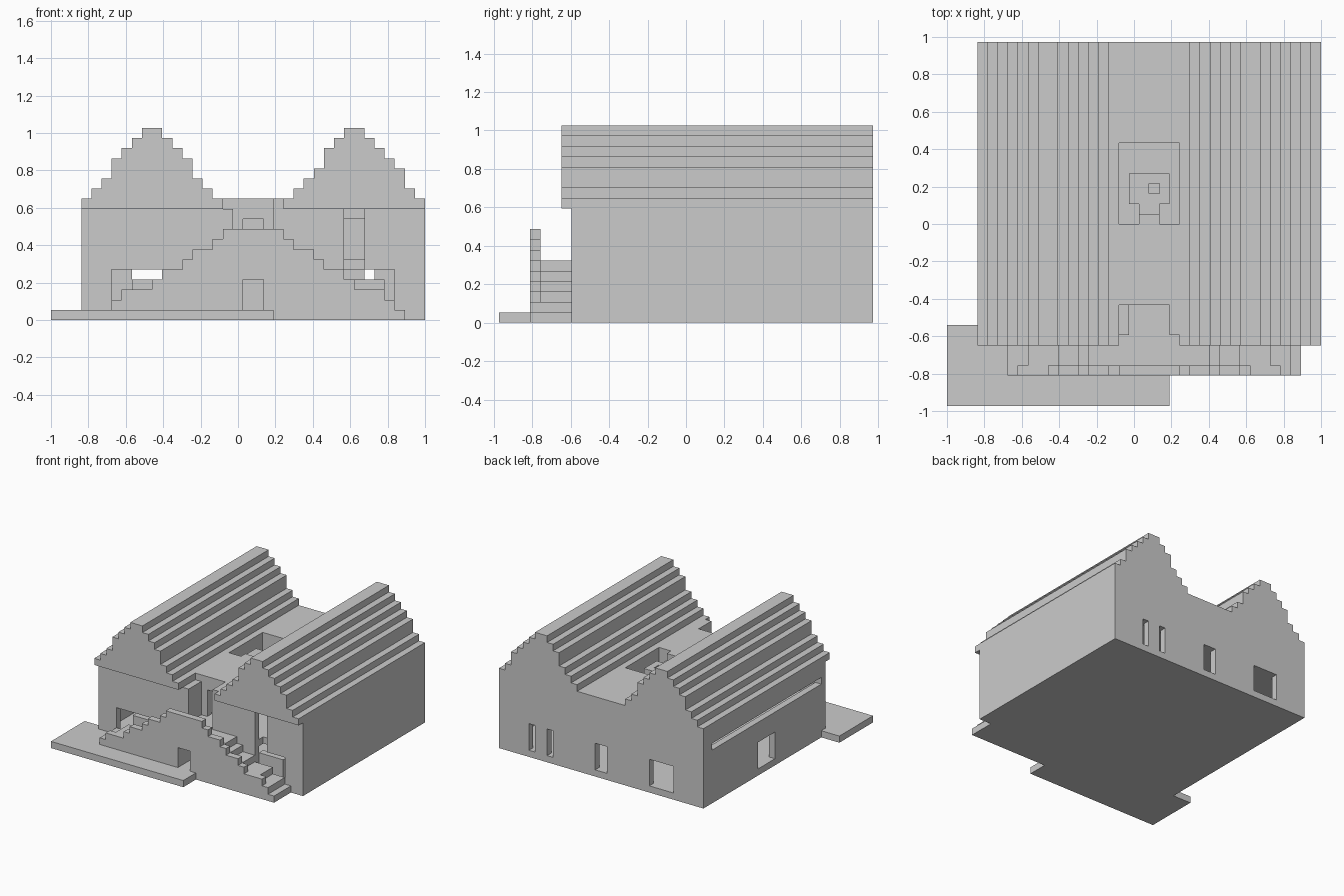
import bpy, bmesh

if "Cube" in bpy.data.objects:
    bpy.data.objects.remove(bpy.data.objects["Cube"])

U = 2 / 37  # one block; all sizes below are in blocks


def P(i, j, k):
    return ((i - 18.5) * U, (j - 18) * U, k * U)


def finish(name, bm):
    bmesh.ops.recalc_face_normals(bm, faces=bm.faces)
    me = bpy.data.meshes.new(name)
    bm.to_mesh(me)
    bm.free()
    ob = bpy.data.objects.new(name, me)
    bpy.context.scene.collection.objects.link(ob)
    return ob


def box(name, x0, x1, y0, y1, z0, z1):
    bm = bmesh.new()
    v = [bm.verts.new(P(x, y, z)) for x in (x0, x1) for y in (y0, y1) for z in (z0, z1)]
    for f in ((0, 1, 3, 2), (4, 6, 7, 5), (0, 4, 5, 1), (2, 3, 7, 6), (0, 2, 6, 4), (1, 5, 7, 3)):
        bm.faces.new([v[n] for n in f])
    return finish(name, bm)


def stepped(name, x0, heights, y0, y1, base):
    """Extrude a stepped silhouette (one height per block column) along y."""
    pts = [(x0, base)]
    for n, h in enumerate(heights):
        if pts[-1][1] != h:
            pts.append((x0 + n, h))
        if n + 1 == len(heights) or heights[n + 1] != h:
            pts.append((x0 + n + 1, h))
    pts.append((x0 + len(heights), base))
    bm = bmesh.new()
    a = [bm.verts.new(P(x, y0, z)) for x, z in pts]
    b = [bm.verts.new(P(x, y1, z)) for x, z in pts]
    bm.faces.new(a)
    bm.faces.new(b[::-1])
    for n in range(len(pts)):
        m = (n + 1) % len(pts)
        bm.faces.new((a[n], a[m], b[m], b[n]))
    return finish(name, bm)


def cut(ob, *boxes):
    for n, c in enumerate(boxes):
        cutter = box(f"{ob.name}_cutter_{n}", *c)
        cutter.hide_render = True
        cutter.hide_set(True)
        mod = ob.modifiers.new("opening", 'BOOLEAN')
        mod.operation = 'DIFFERENCE'
        mod.solver = 'EXACT'
        mod.object = cutter


# Twin gabled roof, overhanging the front wall by one block
roof = stepped("roof", 3, [12, 13, 14, 16, 17, 18, 19, 19, 18, 17, 16, 14, 13] + [12] * 8
               + [13, 14, 15, 17, 18, 19, 19, 18, 17, 16, 15, 13, 12], 6, 36, 11)
cut(roof,
    (17, 23, 5, 7, 10, 14),       # entrance notch
    (17, 22, 6.5, 10, 10, 14),
    (17, 23, 18, 26, 10, 14))     # courtyard

# Walls with two hollow storeys
walls = box("walls", 3, 37, 7, 36, 0, 11)
rooms = []
for z0, z1 in ((1, 5), (6, 10)):
    rooms += [(4, 16, 8, 35, z0, z1), (24, 36, 8, 35, z0, z1),
              (15.5, 24.5, 11, 17, z0, z1), (15.5, 24.5, 27, 35, z0, z1)]
cut(walls, *rooms,
    (18, 22, 6, 10, 6, 12),       # entrance recess
    (19, 21, 9, 12, 6, 10),       # upper door
    (17, 23, 18, 26, 1, 12),      # courtyard
    (6, 12, 6, 9, 1, 5),          # front left window
    (31, 34, 6, 9, 1, 5),         # front right window
    (29, 31, 6, 9, 1, 11),        # tall front slot
    (31, 32, 34, 37, 1, 5),       # back windows
    (28, 29, 34, 37, 1, 5),
    (19, 21, 34, 37, 1, 5),
    (8, 12, 34, 37, 1, 5),
    (2, 5, 8, 34, 8, 9),          # left wall slot
    (2, 5, 19, 23, 1, 5))         # left door

# Inner sills
box("left_sill", 8, 11, 8, 9, 1, 4)
box("right_sill", 29, 33, 8, 9, 1, 4)

# Small tower in the courtyard, joined to the roof by a bridge
tower = box("courtyard_tower", 18, 22, 20, 23, 1, 11)
cut(tower, (20, 21, 21, 22, 8, 13))
box("tower_neck", 19, 21, 19, 20, 1, 11)
box("tower_bridge", 19, 21, 18, 19, 1, 12)

# Double staircase with a stepped front wall
parapet = stepped("stair_front_wall", 6, [2, 3, 3, 3, 4, 5, 5, 6, 7, 7, 8] + [9] * 6
                  + [8, 7, 7, 6, 5, 5, 4, 3, 3, 3, 2, 1], 3, 4, 0)
steps = stepped("stair_steps", 6, [2, 2, 3, 3, 3, 4, 4, 5] + [6] * 12
                + [5, 4, 4, 3, 3, 3, 2, 2, 1], 4, 7, 0)
cut(parapet, (19, 21, 2, 5, 1, 4))
cut(steps, (19, 21, 3, 6, 1, 4))

# Front terrace
box("terrace", 0, 22, 0, 3, 0, 1)
box("terrace_left", 0, 6, 3, 7, 0, 1)
box("terrace_corner", 0, 3, 7, 8, 0, 1)
